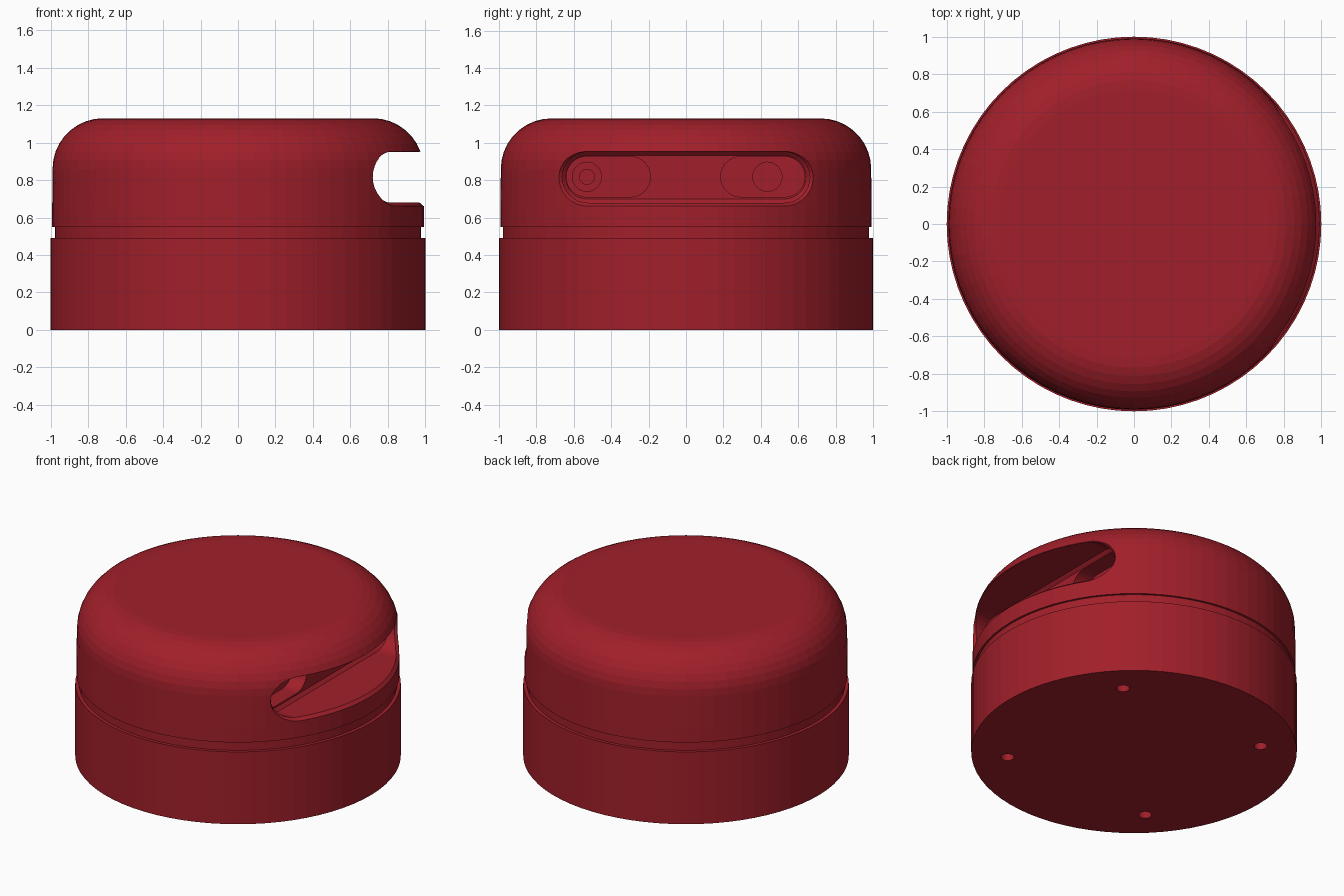
import bpy, bmesh, math

if "Cube" in bpy.data.objects:
    bpy.data.objects.remove(bpy.data.objects["Cube"])

red = bpy.data.materials.new("red")
red.diffuse_color = (0.356, 0.0137, 0.023, 1)
red.use_nodes = True
red.node_tree.nodes["Principled BSDF"].inputs["Base Color"].default_value = red.diffuse_color


def make_object(name, bm):
    bmesh.ops.recalc_face_normals(bm, faces=bm.faces[:])
    mesh = bpy.data.meshes.new(name)
    bm.to_mesh(mesh)
    bm.free()
    ob = bpy.data.objects.new(name, mesh)
    bpy.context.collection.objects.link(ob)
    mesh.materials.append(red)
    return ob


def loft(name, loops):
    """Closed solid from a list of equal-length point loops."""
    bm = bmesh.new()
    rings = [[bm.verts.new(p) for p in loop] for loop in loops]
    n = len(rings[0])
    for a, b in zip(rings, rings[1:]):
        for i in range(n):
            j = (i + 1) % n
            bm.faces.new((a[i], a[j], b[j], b[i]))
    bm.faces.new(rings[0][::-1])
    bm.faces.new(rings[-1])
    return make_object(name, bm)


def lathe(name, profile, cx=0, cy=0, n=72):
    return loft(name, [[(cx + r * math.cos(2 * math.pi * i / n),
                         cy + r * math.sin(2 * math.pi * i / n), z)
                        for i in range(n)] for r, z in profile])


def stadium(yc, zc, half, r, n=16, straight=24):
    """Rounded slot outline in the y-z plane, subdivided along its straights."""
    c = half - r
    pts = []
    for side in (1, -1):
        for i in range(n + 1):
            a = -math.pi / 2 + math.pi * i / n
            pts.append((yc + side * (c + r * math.cos(a)), zc + side * r * math.sin(a)))
        if c > 0:
            for i in range(1, straight):
                pts.append((yc + side * c * (1 - 2 * i / straight), zc + side * r))
    return pts


def x_prism(name, outline, x0, x1):
    return loft(name, [[(x, y, z) for y, z in outline] for x in (x0, x1)])


def cut(target, cutter):
    cutter.hide_render = True
    mod = target.modifiers.new("cut", 'BOOLEAN')
    mod.operation = 'DIFFERENCE'
    mod.solver = 'EXACT'
    mod.object = cutter
    bpy.context.view_layer.objects.active = target
    bpy.ops.object.modifier_apply(modifier=mod.name)
    bpy.data.objects.remove(cutter)


# Housing: base drum, shadow groove and domed cap in one profile
R = 0.27
dome = [(0.72 + R * math.cos(a), 0.86 + R * math.sin(a))
        for a in (math.pi / 2 * i / 9 for i in range(10))]
housing = lathe("housing", [(1, 0), (1, 0.49), (0.978, 0.49),
                            (0.978, 0.55), (0.992, 0.55), (0.992, 0.64)] + dome)

# Side slot with a lip chamfer that follows the round wall
ZC, HALF, SR, WALL = 0.815, 0.662, 0.136, 0.65
narrow = stadium(0, ZC, HALF - 0.02, SR - 0.02)
plain = stadium(0, ZC, HALF, SR)
wide = stadium(0, ZC, HALF + 0.018, SR + 0.018)


def wall_x(y, r):
    return math.sqrt(r * r - y * y)


cut(housing, loft("slot_cutter", [
    [(WALL, y, z) for y, z in narrow],
    [(WALL + 0.02, y, z) for y, z in plain],
    [(wall_x(y, 0.97), y, z) for y, z in plain],
    [(wall_x(y, 0.99), y, z) for y, z in wide],
    [(1.2, y, z) for y, z in wide]]))

# Two pockets in the back of the slot
for yc, half in ((-0.415, 0.225), (0.41, 0.225)):
    cut(housing, x_prism("pocket_cutter", stadium(yc, 0.818, half, 0.108), 0.54, 0.66))

# Round holes inside the pockets, the first one stepped
for yc, r, x0, x1 in ((-0.53, 0.078, 0.49, 0.55), (-0.53, 0.04, 0.43, 0.50),
                      (0.435, 0.078, 0.46, 0.55)):
    cut(housing, x_prism("hole_cutter", stadium(yc, 0.818, r, r), x0, x1))

# Four small mounting holes underneath
for k in range(4):
    a = math.pi / 4 + k * math.pi / 2
    cut(housing, lathe("mount_cutter", [(0.04, -0.1), (0.04, 0.12)],
                       0.78 * math.cos(a), 0.78 * math.sin(a), 24))
